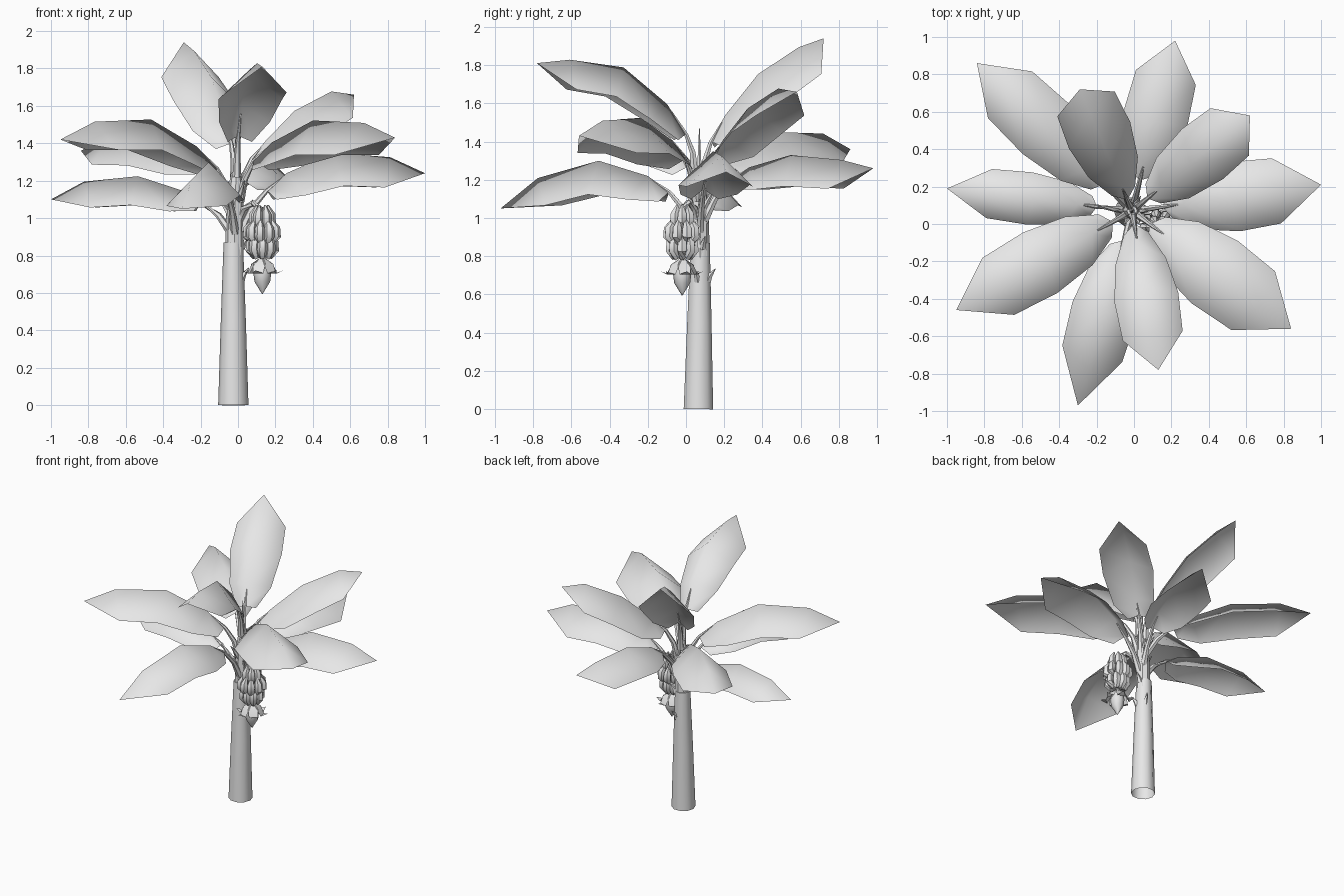
import bpy, bmesh
from math import sin, cos, pi, radians
from mathutils import Vector

old = bpy.data.objects.get("Cube")
if old:
    bpy.data.objects.remove(old, do_unlink=True)

grey = bpy.data.materials.new("light grey")
grey.use_nodes = True
grey.diffuse_color = (0.8, 0.8, 0.8, 1)
for node in grey.node_tree.nodes:
    if node.type == 'BSDF_PRINCIPLED':
        node.inputs["Base Color"].default_value = (0.8, 0.8, 0.8, 1)

CROWN = Vector((-0.01, 0.07, 0))
UP = Vector((0, 0, 1))


def finish(name, bm, angle=50):
    mesh = bpy.data.meshes.new(name)
    bm.to_mesh(mesh)
    bm.free()
    mesh.materials.append(grey)
    obj = bpy.data.objects.new(name, mesh)
    bpy.context.collection.objects.link(obj)
    bpy.ops.object.select_all(action='DESELECT')
    obj.select_set(True)
    bpy.context.view_layer.objects.active = obj
    bpy.ops.object.shade_smooth_by_angle(angle=radians(angle))
    return obj


def tube(bm, points, radii, sides=6):
    """Sweep a ring of the given radii along the points and cap the far end."""
    points = [Vector(p) for p in points]
    rings = []
    for i, p in enumerate(points):
        tangent = (points[min(i + 1, len(points) - 1)] - points[max(i - 1, 0)]).normalized()
        ref = Vector((1, 0, 0)) if abs(tangent.x) < 0.8 else Vector((0, 1, 0))
        u = (ref - tangent * ref.dot(tangent)).normalized()
        v = tangent.cross(u)
        rings.append([bm.verts.new(p + radii[i] * (u * cos(2 * pi * k / sides) + v * sin(2 * pi * k / sides)))
                      for k in range(sides)])
    for a, b in zip(rings, rings[1:]):
        for k in range(sides):
            n = (k + 1) % sides
            bm.faces.new((a[k], a[n], b[n], b[k]))
    bm.faces.new(rings[-1])


# Trunk: a core inside an outer sheath
bm = bmesh.new()
tube(bm, [(-0.025, 0.065, 0), (-0.025, 0.07, 0.45), (-0.025, 0.075, 0.87)], [0.081, 0.067, 0.052], 10)
tube(bm, [(-0.02, 0.075, 0.7), (-0.018, 0.073, 0.95), (-0.014, 0.07, 1.12), (-0.01, 0.07, 1.24)],
     [0.05, 0.048, 0.044, 0.028], 8)
finish("trunk", bm, 40)


# Leaves: a roof-shaped blade folded along an arching midrib
def height(zs, u):
    total = 0
    for i in range(4):
        term = zs[i]
        for j in range(4):
            if j != i:
                term *= (3 * u - j) / (i - j)
        total += term
    return total


def leaf(index, tip, start, zs, width, fold):
    reach = Vector((tip[0], tip[1], 0)) - CROWN
    out = reach.normalized()
    side = UP.cross(out)

    def rib(u):
        return CROWN + reach * (start + (1 - start) * u) + UP * height(zs, u)

    bm = bmesh.new()
    rows = []
    for u, share in ((0, 0.38), (0.13, 0.8), (0.42, 1), (0.78, 0.94), (1, 0)):
        p = rib(u)
        tangent = (rib(min(u + 0.05, 1)) - rib(max(u - 0.05, 0))).normalized()
        normal = tangent.cross(side)
        row = [bm.verts.new(p)]
        if share:
            a, w = radians(fold), width * share
            for s in (1, -1):
                row.append(bm.verts.new(p + side * s * w * cos(a) - normal * w * sin(a)))
        rows.append(row)
    for a, b in zip(rows, rows[1:]):
        if len(b) == 1:
            bm.faces.new((a[1], a[0], b[0]))
            bm.faces.new((a[0], a[2], b[0]))
        else:
            bm.faces.new((a[1], a[0], b[0], b[1]))
            bm.faces.new((a[0], a[2], b[2], b[0]))
    bmesh.ops.recalc_face_normals(bm, faces=bm.faces)
    if sum((f.normal.z for f in bm.faces)) < 0:
        bmesh.ops.reverse_faces(bm, faces=bm.faces)
    finish(f"leaf_{index}", bm, 180)

    # Stem carrying the blade
    bm = bmesh.new()
    foot = CROWN + out * 0.025 + UP * max(0.92, zs[0] - 0.22)
    end = rib(0.1) - UP * 0.008
    middle = foot.lerp(rib(0), 0.5) - out * 0.012 + UP * 0.01
    tube(bm, [foot, middle, rib(0) - UP * 0.006, end], [0.024, 0.017, 0.012, 0.004])
    finish(f"leaf_stem_{index}", bm)


# Tip position, blade start, midrib heights, half width, fold angle
LEAVES = [
    ((-0.84, 0.86), 0.18, (1.29, 1.43, 1.46, 1.36), 0.25, 43),
    ((-0.29, 0.72), 0.09, (1.40, 1.70, 1.86, 1.94), 0.24, 42),
    ((0.22, 0.98), 0.18, (1.20, 1.32, 1.32, 1.26), 0.24, 43),
    ((0.62, 0.58), 0.13, (1.32, 1.53, 1.66, 1.66), 0.23, 41),
    ((1.00, 0.21), 0.16, (1.15, 1.33, 1.35, 1.24), 0.26, 44),
    ((0.84, -0.56), 0.11, (1.31, 1.50, 1.53, 1.43), 0.28, 42),
    ((0.13, -0.78), 0.08, (1.44, 1.75, 1.83, 1.81), 0.24, 44),
    ((-0.30, -0.97), 0.15, (1.14, 1.29, 1.26, 1.05), 0.25, 45),
    ((-0.95, -0.46), 0.11, (1.27, 1.50, 1.54, 1.42), 0.25, 42),
    ((-1.00, 0.19), 0.19, (1.09, 1.21, 1.22, 1.10), 0.21, 48),
]
for i, spec in enumerate(LEAVES):
    leaf(i + 1, *spec)

# Rolled young leaf and pointed shoots in the crown
bm = bmesh.new()
tube(bm, [CROWN + UP * 1.0, CROWN + UP * 1.25, CROWN + UP * 1.47], [0.024, 0.014, 0.002])
for k in range(6):
    a = 2 * pi * k / 6
    out = Vector((cos(a), sin(a), 0))
    p = CROWN + UP * (0.98 + 0.05 * (k % 3))
    tube(bm, [p + out * 0.02, p + out * 0.05 + UP * 0.06, p + out * 0.09 + UP * 0.12], [0.018, 0.013, 0.002], 5)
finish("young_shoots", bm)

# Dry sheath tips peeling off the trunk
bm = bmesh.new()
for a, z in ((1.2, 0.67), (5.9, 0.67), (0.3, 0.84)):
    out = Vector((cos(a), sin(a), 0))
    p = Vector((-0.02, 0.075, z))
    tube(bm, [p + out * 0.04, p + out * 0.055 + UP * 0.03, p + out * 0.085 + UP * 0.065], [0.02, 0.014, 0.002], 5)
finish("sheath_tips", bm)

# Fruit stalk arching out of the crown
FRUIT = Vector((0.13, -0.02, 0))
bm = bmesh.new()
tube(bm, [(0, 0.06, 0.98), (0.03, 0.045, 1.05), (0.08, 0.01, 1.08), (0.12, -0.015, 1.05),
          FRUIT + UP * 0.98, FRUIT + UP * 0.75], [0.02, 0.018, 0.017, 0.018, 0.018, 0.012])
finish("fruit_stalk", bm)

# Fruit bunch: tiers of plump upward-curving fingers
bm = bmesh.new()
for tier, (z, r, count) in enumerate(((0.955, 0.045, 6), (0.88, 0.077, 9), (0.805, 0.062, 8))):
    for k in range(count):
        a = 2 * pi * (k + 0.5 * tier) / count
        out = Vector((cos(a), sin(a), 0))
        profile = ((0.01, 0), (0.7 * r, -0.01), (r, 0.025), (0.97 * r, 0.065), (0.65 * r, 0.115))
        tube(bm, [FRUIT + out * d + UP * (z + h) for d, h in profile], [0.008, 0.019, 0.028, 0.026, 0.005])
finish("fruit_bunch", bm)

# Flower bud hanging below, with flared bracts
bm = bmesh.new()
tube(bm, [FRUIT + UP * z for z in (0.79, 0.76, 0.71, 0.66, 0.595)], [0.015, 0.04, 0.048, 0.042, 0.002], 8)
finish("flower_bud", bm)
bm = bmesh.new()
for k in range(6):
    a = 2 * pi * (k + 0.2) / 6
    out, side = Vector((cos(a), sin(a), 0)), Vector((-sin(a), cos(a), 0))
    rows = []
    for d, z, w in ((0.012, 0.785, 0.012), (0.05, 0.755, 0.034), (0.075, 0.705, 0.03), (0.115, 0.72, 0.001)):
        p = FRUIT + out * d + UP * z
        rows.append([bm.verts.new(p + side * w), bm.verts.new(p - side * w)])
    for r, s in zip(rows, rows[1:]):
        bm.faces.new((r[0], r[1], s[1], s[0]))
finish("flower_bracts", bm)
